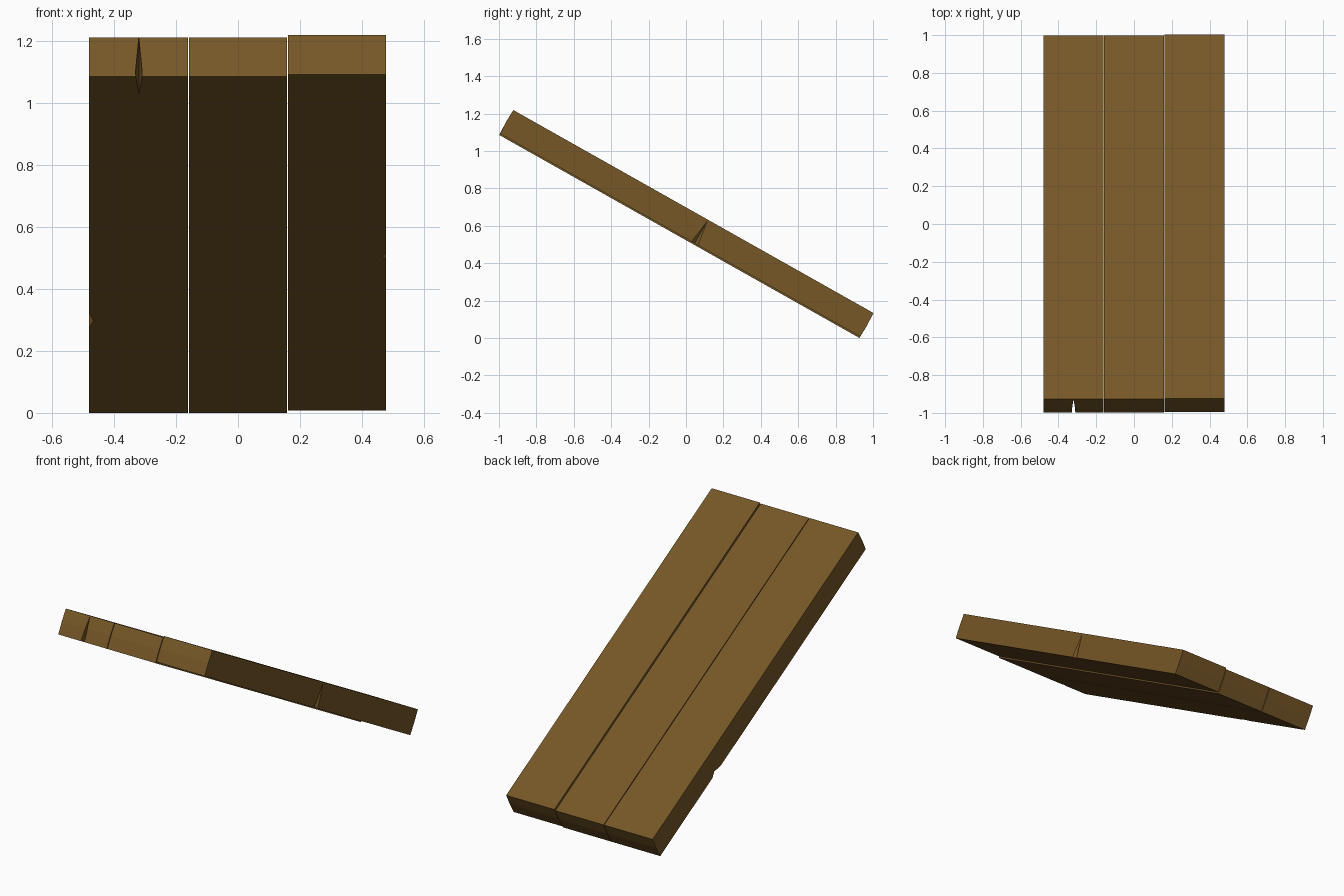
import bpy, bmesh, math
from mathutils import Matrix, Vector

if "Cube" in bpy.data.objects:
    bpy.data.objects.remove(bpy.data.objects["Cube"])

LENGTH, THICK = 2.21, 0.145
TILT = Matrix.Translation((0, 0, 0.606)) @ Matrix.Rotation(math.radians(-29.4), 4, 'X')

wood = bpy.data.materials.new("brown_wood")
wood.diffuse_color = (0.18, 0.095, 0.02, 1)
wood.use_nodes = True
wood.node_tree.nodes["Principled BSDF"].inputs["Base Color"].default_value = wood.diffuse_color


def finish(name, bm):
    bmesh.ops.recalc_face_normals(bm, faces=bm.faces)
    mesh = bpy.data.meshes.new(name)
    bm.to_mesh(mesh)
    bm.free()
    mesh.materials.append(wood)
    obj = bpy.data.objects.new(name, mesh)
    bpy.context.collection.objects.link(obj)
    obj.matrix_world = TILT
    return obj


def plank(name, x0, x1, lift=0.0):
    # Side profile with slightly bulging ends, extruded across the width
    h, t = LENGTH / 2, THICK / 2
    profile = [(-h, -t), (h, -t), (h + 0.003, 0), (h, t), (-h, t), (-h - 0.003, 0)]
    bm = bmesh.new()
    face = bm.faces.new([bm.verts.new((x0, y, z + lift)) for y, z in profile])
    ext = bmesh.ops.extrude_face_region(bm, geom=[face])
    bmesh.ops.translate(bm, vec=(x1 - x0, 0, 0),
                        verts=[v for v in ext["geom"] if isinstance(v, bmesh.types.BMVert)])
    return finish(name, bm)


def crack(target, centre, half):
    # Diamond-shaped cutter for splits and chips in the wood
    bm = bmesh.new()
    c, h = Vector(centre), Vector(half)
    for axis in range(3):
        for s in (-1, 1):
            p = c.copy()
            p[axis] += s * h[axis]
            bm.verts.new(p)
    bmesh.ops.convex_hull(bm, input=bm.verts)
    cutter = finish(target.name + "_crack_cutter", bm)
    cutter.hide_render = True
    cutter.hide_viewport = True
    mod = target.modifiers.new("crack", 'BOOLEAN')
    mod.operation, mod.solver, mod.object = 'DIFFERENCE', 'EXACT', cutter


# Three planks side by side, the right one sitting slightly proud
left = plank("left_plank", -0.480, -0.162)
middle = plank("middle_plank", -0.158, 0.158)
right = plank("right_plank", 0.162, 0.478, 0.008)

# Split in the upper end, chip on the left edge, crack on the right edge
crack(left, (-0.32, -1.105, -0.055), (0.011, 0.13, 0.128))
crack(left, (-0.48, 0.50, -0.0725), (0.014, 0.045, 0.10))
crack(right, (0.478, 0.09, -0.065), (0.015, 0.02, 0.137))
